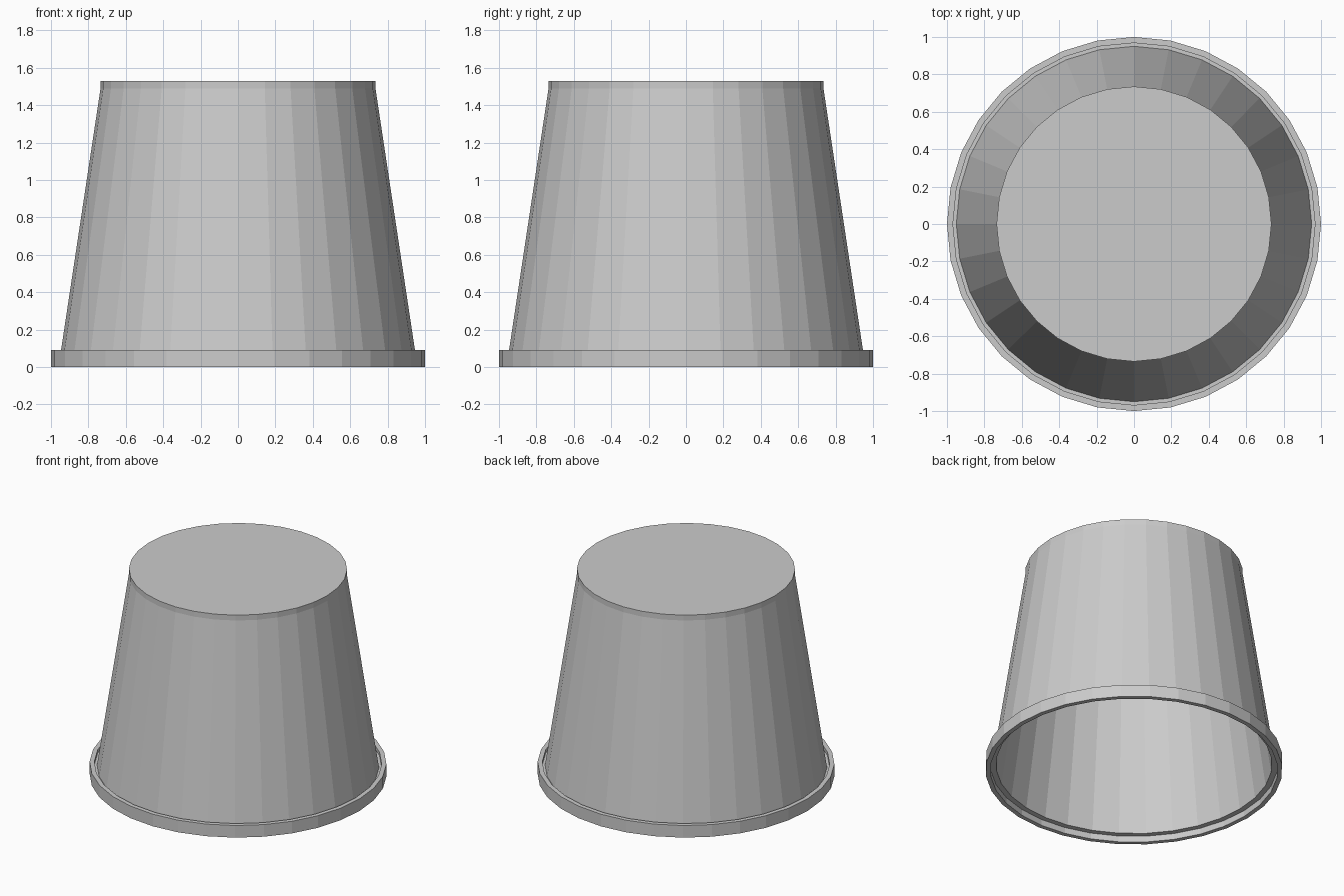
import bpy, bmesh, math

if "Cube" in bpy.data.objects:
    bpy.data.objects.remove(bpy.data.objects["Cube"])

SIDES = 32


def lathe(name, profile, closed=False):
    """Spin an (r, z) profile about z; a point with r = 0 becomes a pole."""
    bm = bmesh.new()
    rings = []
    for r, z in profile:
        if r == 0:
            rings.append([bm.verts.new((0, 0, z))] * SIDES)
        else:
            rings.append([bm.verts.new((r * math.cos(2 * math.pi * i / SIDES),
                                        r * math.sin(2 * math.pi * i / SIDES), z))
                          for i in range(SIDES)])
    pairs = list(zip(rings, rings[1:]))
    if closed:
        pairs.append((rings[-1], rings[0]))
    for a, b in pairs:
        for i in range(SIDES):
            j = (i + 1) % SIDES
            corners = list(dict.fromkeys((a[i], a[j], b[j], b[i])))
            bm.faces.new(corners)
    bmesh.ops.recalc_face_normals(bm, faces=bm.faces)
    mesh = bpy.data.meshes.new(name)
    bm.to_mesh(mesh)
    bm.free()
    obj = bpy.data.objects.new(name, mesh)
    bpy.context.collection.objects.link(obj)
    return obj


# Upturned tapered shell: outer wall, short straight band, closed end, inner wall
lathe("bucket_body", [
    (0, 1.53), (0.735, 1.53), (0.735, 1.49), (0.95, 0.065),
    (0.95, 0.045), (0.93, 0.045), (0.72, 1.49), (0.715, 1.51), (0, 1.51),
])

# Rim: hanging skirt joined to the body by a thin recessed ledge
lathe("rim", [
    (1.0, 0.0), (1.0, 0.09), (0.968, 0.09), (0.968, 0.065),
    (0.945, 0.065), (0.945, 0.045), (0.968, 0.045), (0.968, 0.0),
], closed=True)
